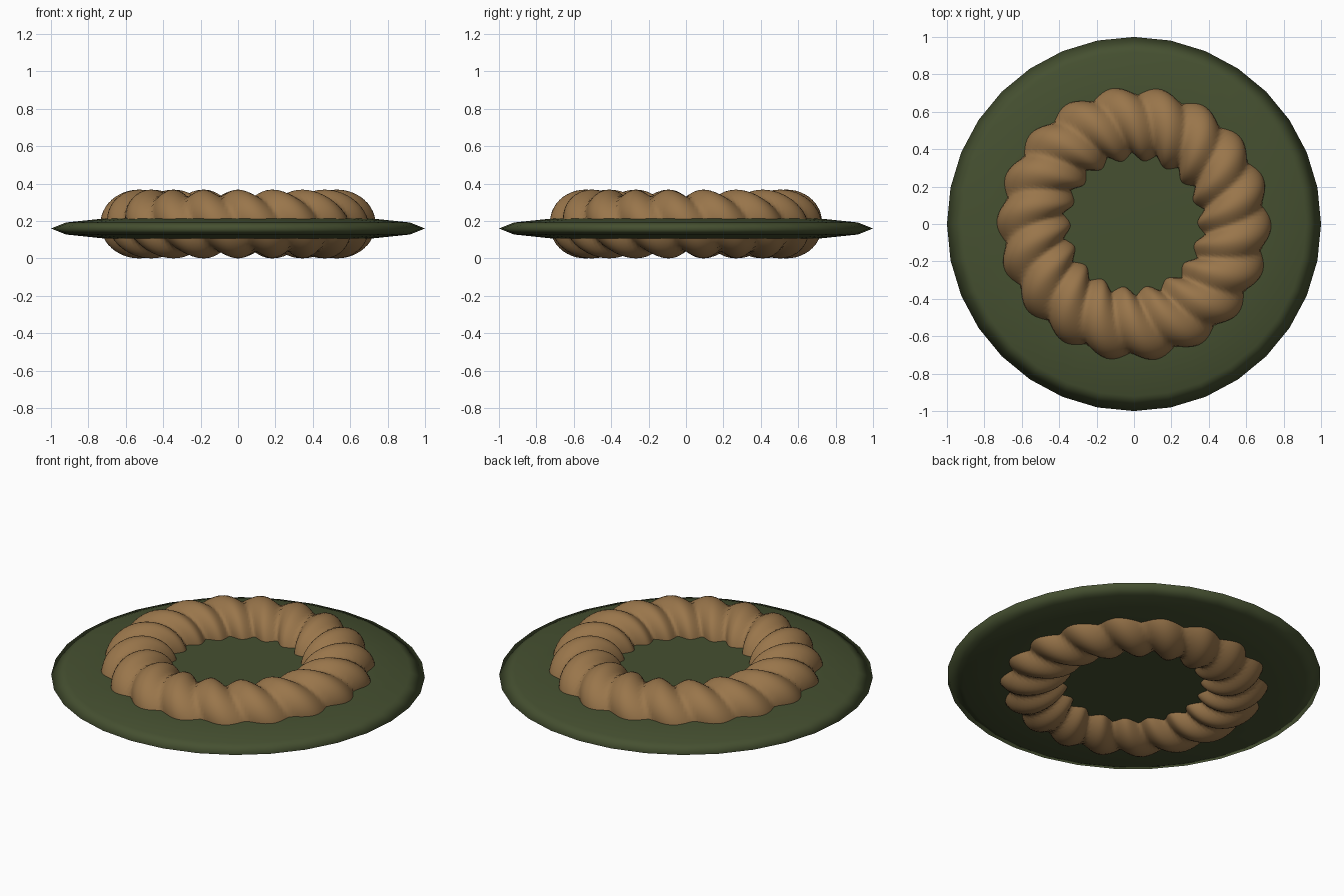
import bpy, bmesh, math
from mathutils import Vector

cube = bpy.data.objects.get("Cube")
if cube:
    bpy.data.objects.remove(cube, do_unlink=True)


def make_material(name, rgb):
    mat = bpy.data.materials.new(name)
    mat.use_nodes = True
    color = (*rgb, 1.0)
    mat.diffuse_color = color
    bsdf = next(n for n in mat.node_tree.nodes if n.type == 'BSDF_PRINCIPLED')
    bsdf.inputs["Base Color"].default_value = color
    bsdf.inputs["Roughness"].default_value = 0.8
    return mat


brown = make_material("rope brown", (0.32, 0.18, 0.07))
green = make_material("moss green", (0.06, 0.08, 0.03))

# Thin lens-shaped disc: a half profile spun around z
half = [(0.38, 0.058), (0.71, 0.054), (0.92, 0.032)]
profile = [(0, 0.059)] + half + [(1, 0)] + [(r, -z) for r, z in reversed(half)] + [(0, -0.059)]
bm = bmesh.new()
verts = [bm.verts.new((r, 0, z)) for r, z in profile]
edges = [bm.edges.new(pair) for pair in zip(verts, verts[1:])]
bmesh.ops.spin(bm, geom=verts + edges, cent=(0, 0, 0), axis=(0, 0, 1),
               angle=math.tau, steps=32)
bmesh.ops.remove_doubles(bm, verts=bm.verts, dist=0.0005)
bmesh.ops.recalc_face_normals(bm, faces=bm.faces)
mesh = bpy.data.meshes.new("disc")
bm.to_mesh(mesh)
bm.free()
mesh.materials.append(green)
mesh.shade_smooth()
disc = bpy.data.objects.new("disc", mesh)
disc.location.z = 0.16
bpy.context.collection.objects.link(disc)

# Rope ring: a torus whose section is two round strands twisting nine times
RING, STRAND, OFFSET, TURNS, SQUASH = 0.536, 0.16, 0.04, 9, 0.92
bpy.ops.mesh.primitive_torus_add(major_segments=216, minor_segments=48,
                                 major_radius=RING, minor_radius=STRAND,
                                 location=(0, 0, 0.184))
rope = bpy.context.object
rope.name = "rope_ring"
for v in rope.data.vertices:
    u = math.atan2(v.co.y, v.co.x)
    around = math.atan2(v.co.z, math.hypot(v.co.x, v.co.y) - RING)
    phase = TURNS * u + around
    radius = (OFFSET * abs(math.cos(phase))
              + math.sqrt(STRAND ** 2 - (OFFSET * math.sin(phase)) ** 2))
    dist = RING + radius * math.cos(around)
    v.co = Vector((dist * math.cos(u), dist * math.sin(u),
                   SQUASH * radius * math.sin(around)))
rope.data.materials.append(brown)
rope.data.shade_smooth()
